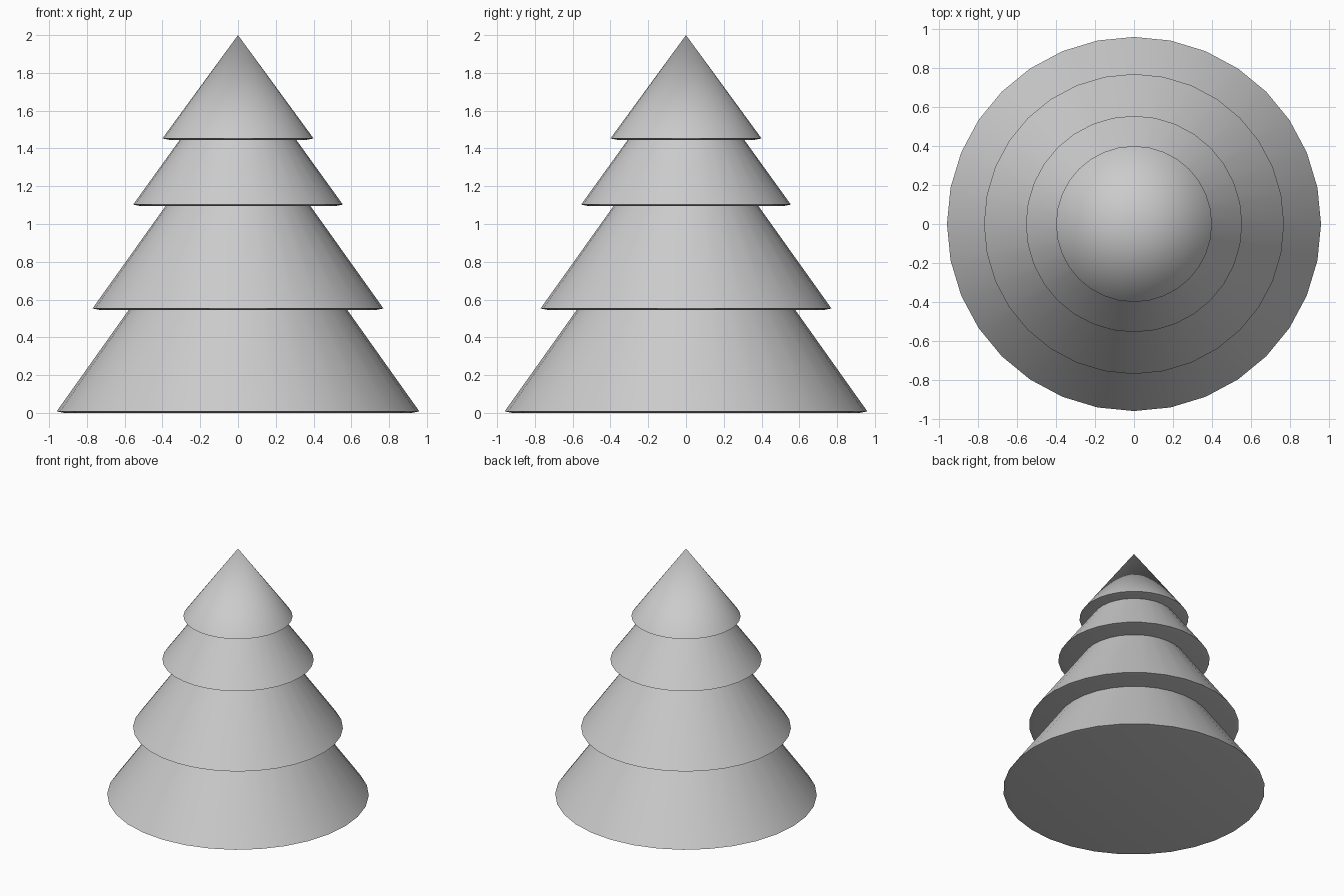
import bpy
import bmesh
from math import radians
from mathutils import Matrix, Vector

cube = bpy.data.objects.get("Cube")
if cube:
    bpy.data.objects.remove(cube, do_unlink=True)

# One plain grey for the whole tree
grey = bpy.data.materials.new("light_grey")
grey.use_nodes = True
colour = (0.6, 0.6, 0.6, 1)
grey.diffuse_color = colour
grey.node_tree.nodes["Principled BSDF"].inputs["Base Color"].default_value = colour

SIDES = 32
LIP = 0.008     # height of the softened rim
INSET = 0.04    # width of the softened rim


def tier(name, base, radius, top, top_radius):
    """Closed cone tier with a thin turned-under rim, spun from a profile."""
    profile = [(0, base), (radius - INSET, base), (radius, base + LIP),
               (top_radius, top)]
    if top_radius > 0:
        profile.append((0, top))
    bm = bmesh.new()
    verts = [bm.verts.new((0, r, z)) for r, z in profile]
    edges = [bm.edges.new(pair) for pair in zip(verts, verts[1:])]
    bmesh.ops.spin(bm, geom=verts + edges, cent=(0, 0, 0), axis=(0, 0, 1),
                   angle=radians(360), steps=SIDES, use_merge=True)
    bmesh.ops.remove_doubles(bm, verts=bm.verts, dist=0.0005)
    bmesh.ops.recalc_face_normals(bm, faces=bm.faces)
    mesh = bpy.data.meshes.new(name)
    bm.to_mesh(mesh)
    bm.free()
    mesh.materials.append(grey)
    obj = bpy.data.objects.new(name, mesh)
    bpy.context.collection.objects.link(obj)
    bpy.ops.object.select_all(action="DESELECT")
    obj.select_set(True)
    bpy.context.view_layer.objects.active = obj
    bpy.ops.object.shade_smooth_by_angle(angle=radians(40))
    return obj


# Stacked branch tiers, widest at the bottom
tier("bottom_tier", 0, 0.96, 0.55, 0.575)
tier("lower_middle_tier", 0.545, 0.77, 1.10, 0.38)
tier("upper_middle_tier", 1.095, 0.555, 1.45, 0.305)
tier("top_tier", 1.445, 0.40, 2.0, 0)
